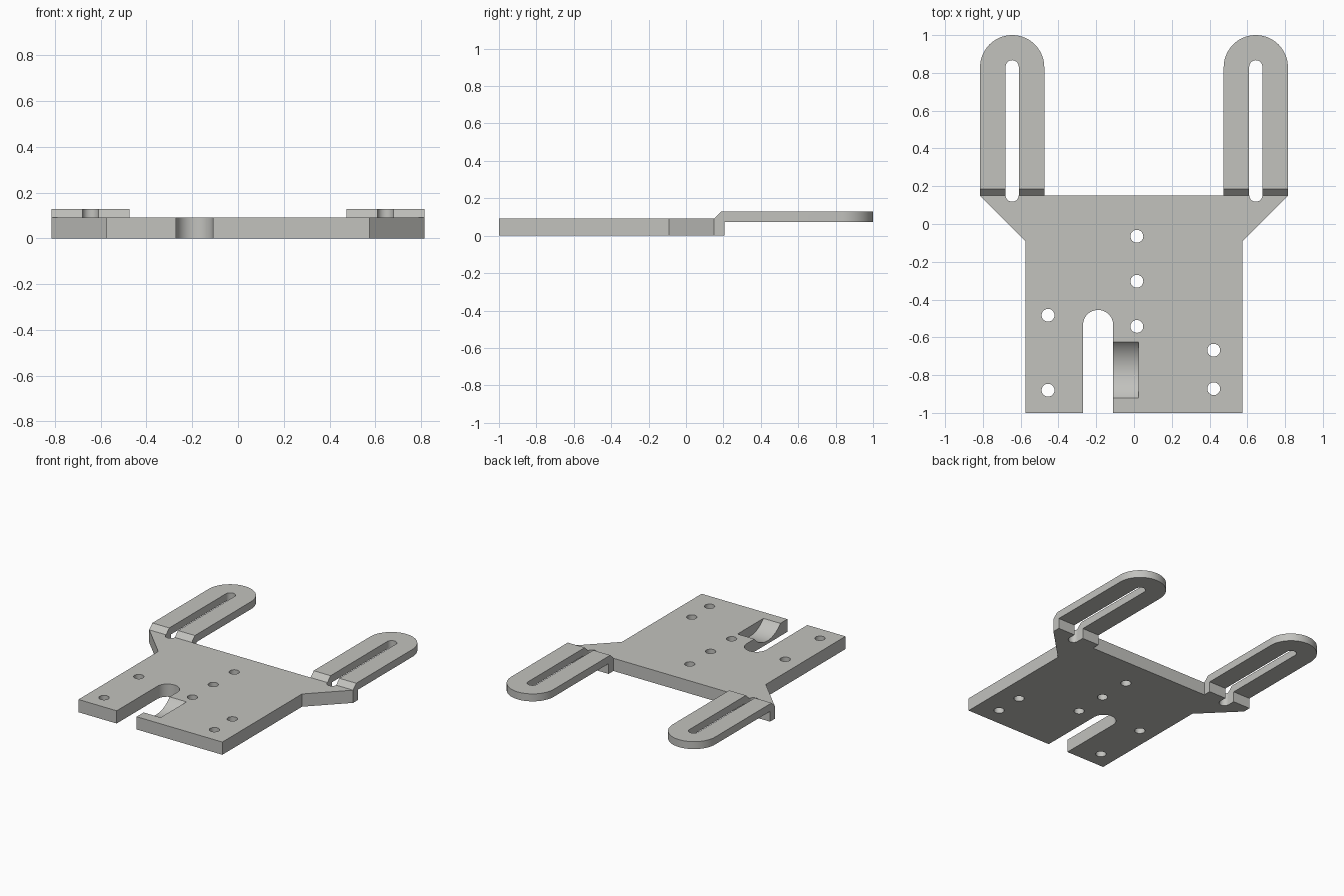
import bpy, bmesh, math
from mathutils import Vector

if "Cube" in bpy.data.objects:
    bpy.data.objects.remove(bpy.data.objects["Cube"])

T = 0.092            # plate thickness
ARM_X, ARM_R = 0.645, 0.17

grey = bpy.data.materials.new("light grey")
grey.diffuse_color = (0.54, 0.54, 0.515, 1)
grey.use_nodes = True
grey.node_tree.nodes["Principled BSDF"].inputs["Base Color"].default_value = grey.diffuse_color


def prism(name, pts, lo, hi, axis="z"):
    """Extrude a closed outline: xy outline along z, or yz outline along x."""
    place = (lambda a, b, h: (a, b, h)) if axis == "z" else (lambda a, b, h: (h, a, b))
    bm = bmesh.new()
    face = bm.faces.new([bm.verts.new(place(a, b, lo)) for a, b in pts])
    ext = bmesh.ops.extrude_face_region(bm, geom=[face])
    shift = Vector(place(0, 0, hi - lo))
    bmesh.ops.translate(bm, vec=shift, verts=[v for v in ext["geom"] if isinstance(v, bmesh.types.BMVert)])
    bmesh.ops.recalc_face_normals(bm, faces=bm.faces)
    mesh = bpy.data.meshes.new(name)
    bm.to_mesh(mesh)
    bm.free()
    mesh.materials.append(grey)
    ob = bpy.data.objects.new(name, mesh)
    bpy.context.collection.objects.link(ob)
    return ob


def arc(cx, cy, r, a0, a1, n=24):
    angles = [math.radians(a0 + (a1 - a0) * i / n) for i in range(n + 1)]
    return [(cx + r * math.cos(a), cy + r * math.sin(a)) for a in angles]


def combine(target, tool, operation):
    """Apply a boolean and remove the tool object."""
    mod = target.modifiers.new("bool", "BOOLEAN")
    mod.object, mod.operation, mod.solver = tool, operation, "EXACT"
    bpy.context.view_layer.objects.active = target
    bpy.ops.object.modifier_apply(modifier=mod.name)
    bpy.data.objects.remove(tool, do_unlink=True)


# Main plate with flared shoulders and the open round-ended notch
half = [(0.575, -1), (0.575, -0.09), (0.815, 0.15)]
plate = prism("mounting_plate",
              half + [(-x, y) for x, y in reversed(half)]
              + [(-0.27, -1)] + arc(-0.19, -0.535, 0.08, 180, 0) + [(-0.11, -1)], 0, T)

# Two stepped arms with rounded tips
arm_profile = [(0.15, 0), (0.205, 0), (0.205, 0.074), (1.1, 0.074),
               (1.1, 0.128), (0.186, 0.128), (0.15, T)]
for s in (-1, 1):
    cx = s * ARM_X
    arm = prism("arm", arm_profile, cx - ARM_R, cx + ARM_R, "x")
    tip = prism("tip", [(cx - ARM_R, -0.1), (cx + ARM_R, -0.1)]
                + arc(cx, 1 - ARM_R, ARM_R, 0, 180, 40), -0.1, 0.3)
    combine(arm, tip, "INTERSECT")
    combine(plate, arm, "UNION")

# Long slots through the arms and shoulders
for s in (-1, 1):
    slot = prism("slot", arc(s * ARM_X, 0.153, 0.035, 180, 360)
                 + arc(s * ARM_X, 0.832, 0.035, 0, 180), -0.1, 0.3)
    combine(plate, slot, "DIFFERENCE")

# Screw holes
for x, y in [(0.015, -0.065), (0.015, -0.303), (0.015, -0.542), (-0.455, -0.483),
             (-0.455, -0.88), (0.422, -0.668), (0.422, -0.872)]:
    hole = prism("hole", arc(x, y, 0.034, 0, 348.75, 31), -0.1, 0.3)
    combine(plate, hole, "DIFFERENCE")

# Curved scoop beside the notch
w, d = 0.148, 0.07
r = (w * w + d * d) / (2 * d)
scoop = prism("scoop", arc(-0.772, T - d + r, r, 0, 348.75 + 9.25, 179), -0.15, 0.025, "x")
combine(plate, scoop, "DIFFERENCE")

# Smooth the round walls, keep the edges sharp
bpy.ops.object.select_all(action="DESELECT")
plate.select_set(True)
bpy.context.view_layer.objects.active = plate
bpy.ops.object.shade_smooth_by_angle(angle=math.radians(25))
